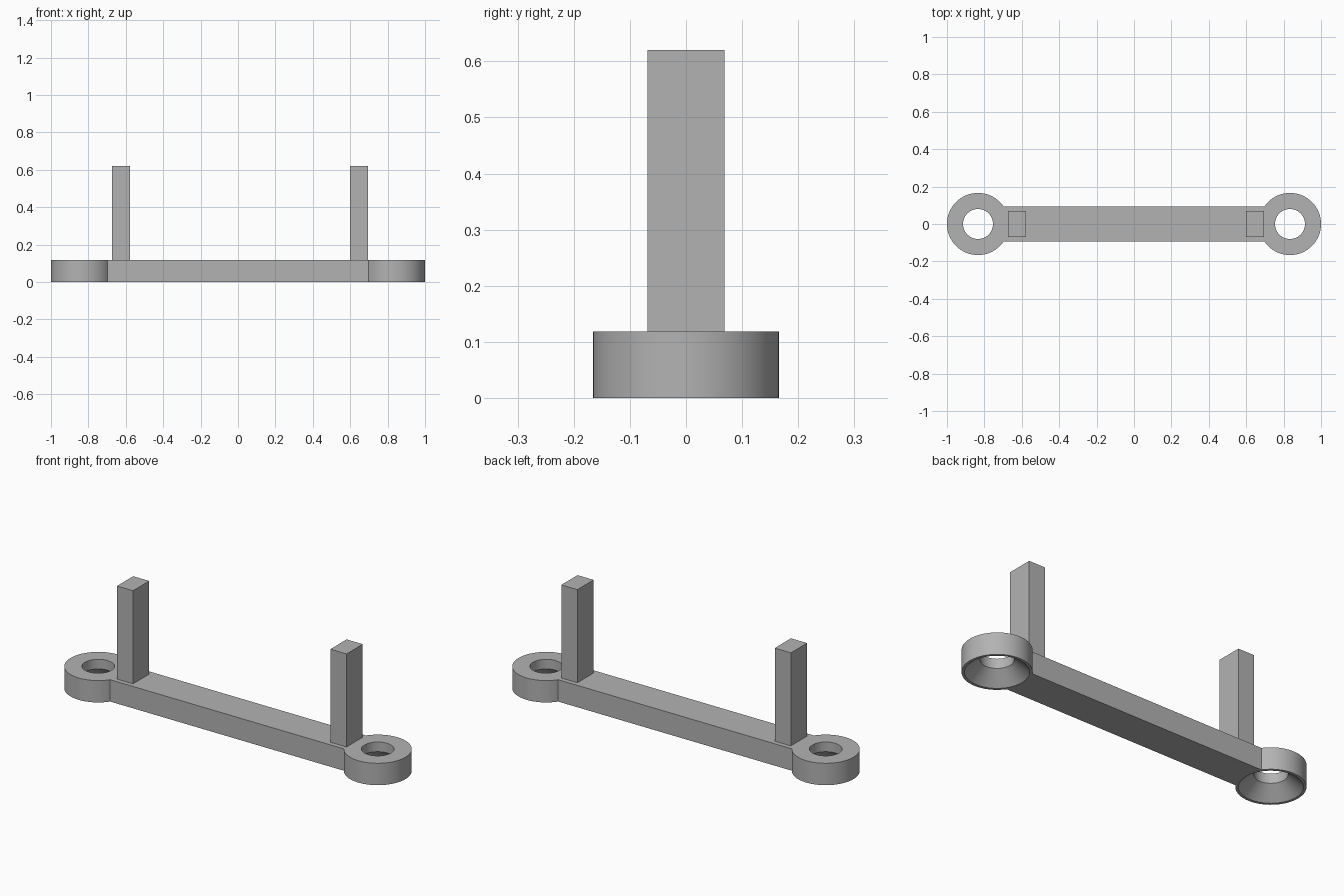
import bpy, bmesh
from math import asin, cos, sin, pi, radians

cube = bpy.data.objects.get("Cube")
if cube:
    bpy.data.objects.remove(cube, do_unlink=True)

GREY = (0.45, 0.45, 0.45, 1)
HEIGHT, BAR_HALF, RING_X, RING_R = 0.118, 0.094, 0.834, 0.166
HOLE_R, SINK_R, SINK_TOP = 0.08, 0.152, 0.066

grey = bpy.data.materials.new("plain grey")
grey.use_nodes = True
grey.diffuse_color = GREY
grey.node_tree.nodes["Principled BSDF"].inputs["Base Color"].default_value = GREY


def make_object(name, bm):
    bmesh.ops.recalc_face_normals(bm, faces=bm.faces)
    mesh = bpy.data.meshes.new(name)
    bm.to_mesh(mesh)
    bm.free()
    mesh.materials.append(grey)
    obj = bpy.data.objects.new(name, mesh)
    bpy.context.collection.objects.link(obj)
    return obj


def activate(obj):
    bpy.ops.object.select_all(action="DESELECT")
    obj.select_set(True)
    bpy.context.view_layer.objects.active = obj


def extrude_outline(name, points, z0, z1):
    bm = bmesh.new()
    face = bm.faces.new([bm.verts.new((x, y, z0)) for x, y in points])
    new = bmesh.ops.extrude_face_region(bm, geom=[face])["geom"]
    verts = [v for v in new if isinstance(v, bmesh.types.BMVert)]
    bmesh.ops.translate(bm, verts=verts, vec=(0, 0, z1 - z0))
    return make_object(name, bm)


def lathe(name, profile, x, segments=64):
    """Closed solid from (radius, z) rings, capped at both ends."""
    bm = bmesh.new()
    rings = [[bm.verts.new((x + r * cos(2 * pi * i / segments),
                            r * sin(2 * pi * i / segments), z))
              for i in range(segments)] for r, z in profile]
    for low, high in zip(rings, rings[1:]):
        for i in range(segments):
            j = (i + 1) % segments
            bm.faces.new((low[i], low[j], high[j], high[i]))
    bm.faces.new(rings[0])
    bm.faces.new(rings[-1])
    return make_object(name, bm)


# Bar with a round eye at each end, as one outline
neck = asin(BAR_HALF / RING_R)
steps = 56
right_end = []
for i in range(steps + 1):
    a = -(pi - neck) + 2 * (pi - neck) * i / steps
    right_end.append((RING_X + RING_R * cos(a), RING_R * sin(a)))
left_end = [(-x, -y) for x, y in right_end]
base = extrude_outline("base_bar", right_end + left_end, 0, HEIGHT)

# Through holes, widened to a cone on the underside
slope = (SINK_R - HOLE_R) / SINK_TOP
drop = 0.02
sink = [(SINK_R + slope * drop, -drop), (HOLE_R, SINK_TOP), (HOLE_R, HEIGHT + drop)]
for side in (-1, 1):
    cutter = lathe("hole_cutter", sink, side * RING_X)
    cutter.hide_render = True
    cut = base.modifiers.new("hole", "BOOLEAN")
    cut.operation, cut.solver, cut.object = "DIFFERENCE", "EXACT", cutter
    activate(base)
    bpy.ops.object.modifier_apply(modifier=cut.name)
    bpy.data.objects.remove(cutter, do_unlink=True)
activate(base)
bpy.ops.object.shade_smooth_by_angle(angle=radians(30))

# Upright posts
for name, x in (("right_post", -0.626), ("left_post", 0.648)):
    w, d = 0.048, 0.069
    corners = [(x - w, -d), (x + w, -d), (x + w, d), (x - w, d)]
    extrude_outline(name, corners, HEIGHT, 0.62)
